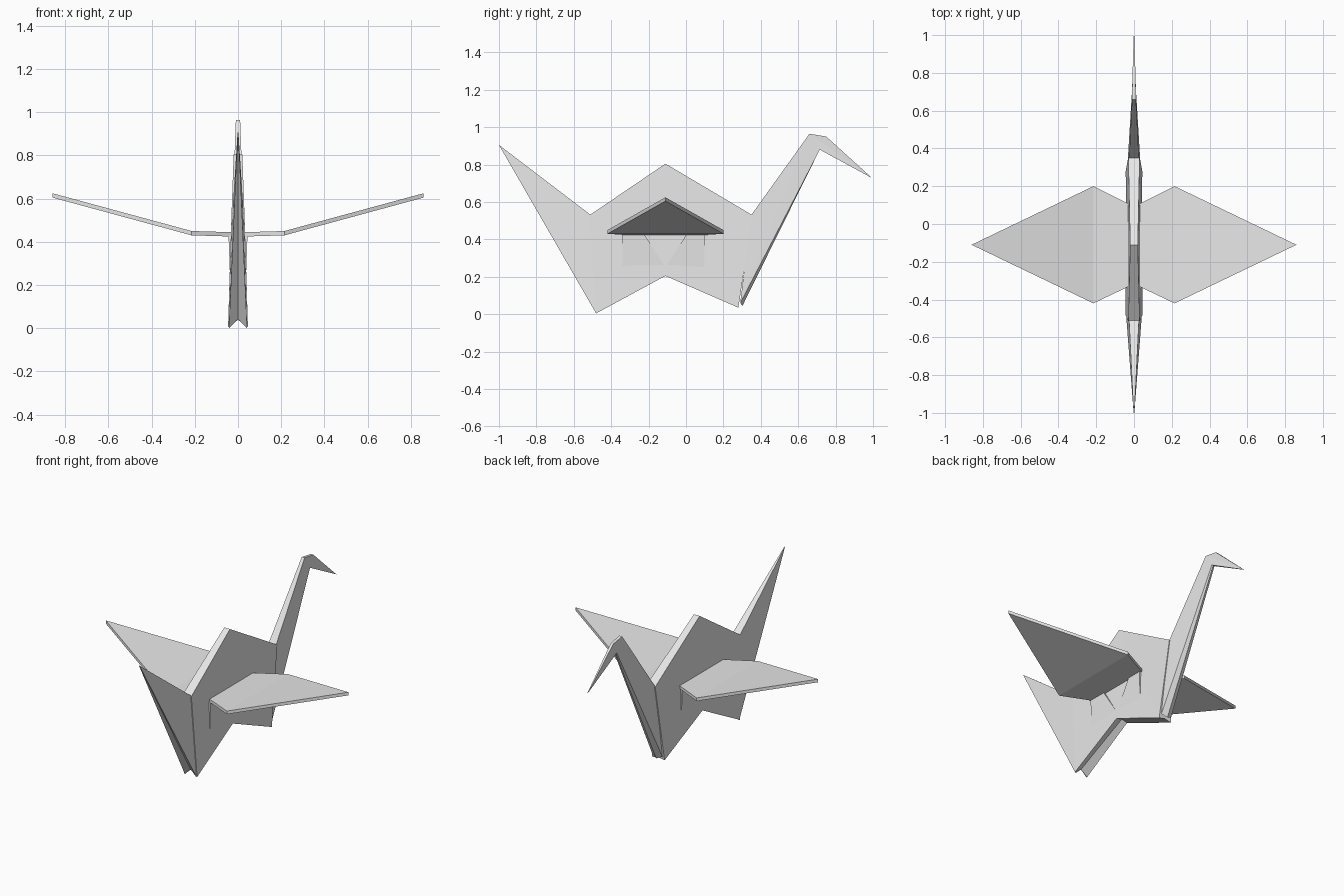
import bpy
import bmesh

cube = bpy.data.objects.get("Cube")
if cube:
    bpy.data.objects.remove(cube, do_unlink=True)

# One plain paper colour
paper = bpy.data.materials.new("paper grey")
paper.use_nodes = True
PAPER = (0.8, 0.8, 0.8, 1.0)
paper.diffuse_color = PAPER
paper.node_tree.nodes["Principled BSDF"].inputs["Base Color"].default_value = PAPER


def finish(name, bm, triangulate=True):
    """Turn a bmesh into a flat shaded paper object."""
    if triangulate:
        bmesh.ops.triangulate(bm, faces=[f for f in bm.faces if len(f.verts) > 4])
    bmesh.ops.recalc_face_normals(bm, faces=bm.faces)
    mesh = bpy.data.meshes.new(name)
    bm.to_mesh(mesh)
    bm.free()
    mesh.materials.append(paper)
    obj = bpy.data.objects.new(name, mesh)
    bpy.context.collection.objects.link(obj)
    return obj


def folded_sheet(name, outline):
    """Mirrored solid from a side outline of (y, z, half width, fold dy, fold dz).
    The fold offsets move the centre line to make creased edges."""
    bm = bmesh.new()
    left = [bm.verts.new((w, y, z)) for y, z, w, dy, dz in outline]
    mid = [bm.verts.new((0, y + dy, z + dz)) for y, z, w, dy, dz in outline]
    right = [bm.verts.new((-w, y, z)) for y, z, w, dy, dz in outline]
    bm.faces.new(left)
    bm.faces.new(right[::-1])
    n = len(outline)
    for i in range(n):
        j = (i + 1) % n
        bm.faces.new((left[i], mid[i], mid[j], left[j]))
        bm.faces.new((mid[i], right[i], right[j], mid[j]))
    return finish(name, bm)


def slab(name, lower, upper, splits):
    """Thin closed sheet between two matching outlines, creased into given faces."""
    bm = bmesh.new()
    a = [bm.verts.new(p) for p in lower]
    b = [bm.verts.new(p) for p in upper]
    for face in splits:
        bm.faces.new([a[i] for i in face])
        bm.faces.new([b[i] for i in face][::-1])
    n = len(a)
    for i in range(n):
        j = (i + 1) % n
        bm.faces.new((a[i], a[j], b[j], b[i]))
    return finish(name, bm)


# Body: peaked back, notched belly, wider at the bottom
folded_sheet("body", [
    (-0.515, 0.53, 0.030, 0, 0),
    (-0.11, 0.805, 0.020, 0, 0),
    (0.355, 0.53, 0.030, 0, 0),
    (0.28, 0.035, 0.044, 0, 0.01),
    (-0.11, 0.205, 0.040, 0, 0.01),
    (-0.48, 0.005, 0.046, 0, 0.035),
])

# Tail: long spike with a creased underside
folded_sheet("tail", [
    (-1.0, 0.905, 0.002, 0, 0),
    (-0.508, 0.53, 0.026, 0, 0),
    (-0.478, 0.0, 0.042, 0, 0.04),
])

# Neck and bent head, with a keel along the lower edge
folded_sheet("neck_and_head", [
    (0.345, 0.525, 0.026, 0, 0),
    (0.66, 0.965, 0.010, 0, 0),
    (0.75, 0.95, 0.009, 0, 0),
    (0.995, 0.728, 0.002, 0, 0),
    (0.715, 0.88, 0.010, 0, 0),
    (0.29, 0.06, 0.036, 0.012, -0.015),
])

# Wings and the pair of short flaps under each one
THICK = 0.02
wing_plan = [(0.015, 0.10, 0.424), (0.215, 0.20, 0.430), (0.86, -0.11, 0.605),
             (0.215, -0.42, 0.430), (0.015, -0.325, 0.424)]
flap_plans = {
    "rear": [(-0.34, 0.43), (-0.225, 0.43), (-0.11, 0.25), (-0.34, 0.25)],
    "head": [(0.10, 0.43), (0.005, 0.43), (-0.11, 0.25), (0.10, 0.25)],
}
for side, s in (("left", 1), ("right", -1)):
    slab(side + "_wing",
         [(s * x, y, z) for x, y, z in wing_plan],
         [(s * x, y, z + THICK) for x, y, z in wing_plan],
         [(0, 1, 3, 4), (1, 2, 3)])
    for end, plan in flap_plans.items():
        # Outer face leans in so the flap blends into the body lower down
        slab(f"{side}_{end}_flap",
             [(s * 0.02, y, z) for y, z in plan],
             [(s * (0.0375 + (z - 0.25) * 0.035), y, z) for y, z in plan],
             [(0, 1, 2, 3)])
